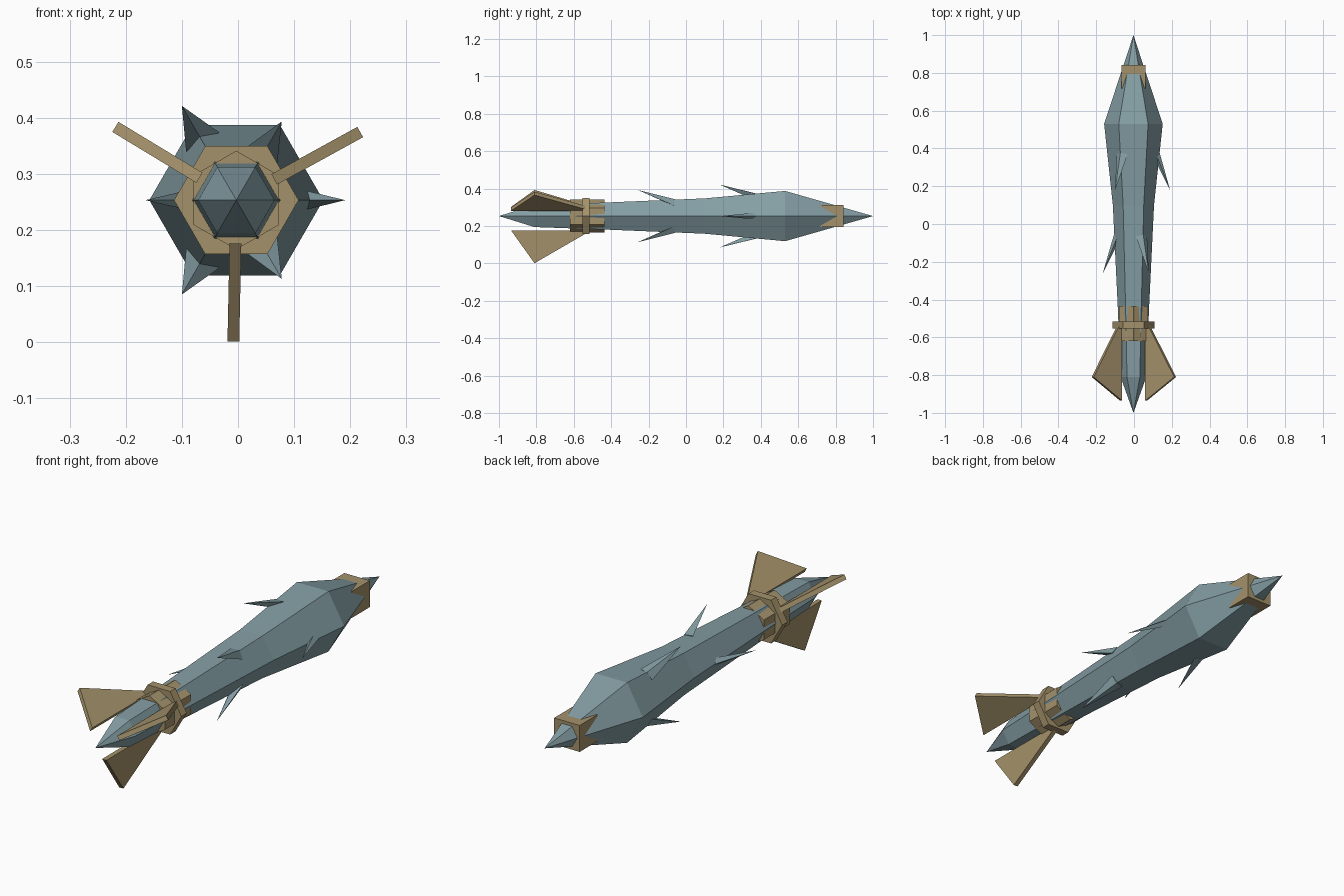
import bpy, bmesh, math
from mathutils import Vector

if "Cube" in bpy.data.objects:
    bpy.data.objects.remove(bpy.data.objects["Cube"])

CX, CZ = -0.003, 0.253  # long axis runs along y through this point


def material(name, rgb):
    m = bpy.data.materials.new(name)
    m.diffuse_color = (*rgb, 1)
    m.use_nodes = True
    m.node_tree.nodes["Principled BSDF"].inputs["Base Color"].default_value = m.diffuse_color
    return m


TEAL = material("grey teal", (0.23, 0.34, 0.37))
TAN = material("tan brass", (0.37, 0.285, 0.145))


def polar(r, deg, y):
    a = math.radians(deg)
    return Vector((CX + r * math.cos(a), y, CZ + r * math.sin(a)))


def finish(name, bm, mat):
    bmesh.ops.remove_doubles(bm, verts=bm.verts, dist=1e-5)
    bmesh.ops.recalc_face_normals(bm, faces=bm.faces)
    me = bpy.data.meshes.new(name)
    bm.to_mesh(me)
    bm.free()
    me.materials.append(mat)
    ob = bpy.data.objects.new(name, me)
    bpy.context.collection.objects.link(ob)
    return ob


def lathe(name, profile, mat, sides=6, turn=0):
    """Loft polygon rings given as (y, radius) along the long axis."""
    bm = bmesh.new()
    rings = []
    for y, r in profile:
        if r == 0:
            rings.append([bm.verts.new((CX, y, CZ))])
        else:
            rings.append([bm.verts.new(polar(r, turn + 360 * i / sides, y)) for i in range(sides)])
    for a, b in zip(rings, rings[1:]):
        for i in range(sides):
            j = (i + 1) % sides
            if len(a) == 1:
                bm.faces.new((a[0], b[i], b[j]))
            elif len(b) == 1:
                bm.faces.new((a[i], a[j], b[0]))
            else:
                bm.faces.new((a[i], a[j], b[j], b[i]))
    for ring in (rings[0], rings[-1]):
        if len(ring) > 2:
            bm.faces.new(ring)
    return finish(name, bm, mat)


# Hexagonal body with pointed ends
lathe("body", [(-1, 0), (-0.81, 0.068), (-0.44, 0.083), (0.1, 0.109), (0.53, 0.155), (1, 0)], TEAL)

# Tail sleeve (turned so its corners show as bars) and the band round it
lathe("tail_sleeve", [(-0.62, 0.088), (-0.435, 0.088)], TAN, turn=30)
lathe("tail_band", [(-0.553, 0.111), (-0.515, 0.111)], TAN)

# Square nose collar, its corners poking out of the tapered body
bm = bmesh.new()
bmesh.ops.create_cube(bm, size=1)
for v in bm.verts:
    v.co = Vector((CX + v.co.x * 0.126, 0.78 + v.co.y * 0.126, CZ + v.co.z * 0.118))
finish("nose_collar", bm, TAN)

# Three tail fins
for n, deg in enumerate((28.8, 148.8, 268.8)):
    bm = bmesh.new()
    a = math.radians(deg)
    side = Vector((-math.sin(a), 0, math.cos(a))) * 0.0105
    outline = [(-0.935, 0.077), (-0.81, 0.252), (-0.53, 0.09), (-0.53, 0.077)]
    lo = [bm.verts.new(polar(r, deg, y) - side) for y, r in outline]
    hi = [bm.verts.new(polar(r, deg, y) + side) for y, r in outline]
    bm.faces.new(lo)
    bm.faces.new(hi[::-1])
    for i in range(4):
        j = (i + 1) % 4
        bm.faces.new((lo[i], lo[j], hi[j], hi[i]))
    finish(f"tail_fin_{n + 1}", bm, TAN)


# Backswept spines in two staggered rows along the body edges
def spine(name, deg, base, tip):
    half_w = 0.018 if deg % 180 == 0 else 0.034
    a = math.radians(deg)
    side = Vector((-math.sin(a), 0, math.cos(a))) * half_w
    b, t = polar(base[1], deg, base[0]), polar(tip[1], deg, tip[0])
    thick = (t - b).cross(side).normalized() * 0.02
    bm = bmesh.new()
    quad = [bm.verts.new(b + o) for o in (side, thick, -side, -thick)]
    top = bm.verts.new(t)
    bm.faces.new(quad)
    for i in range(4):
        bm.faces.new((quad[i], quad[(i + 1) % 4], top))
    finish(name, bm, TEAL)


for n in range(3):
    spine(f"front_spine_{n + 1}", 120 * n, (0.37, 0.12), (0.18, 0.194))
    spine(f"rear_spine_{n + 1}", 60 + 120 * n, (-0.065, 0.085), (-0.26, 0.162))
